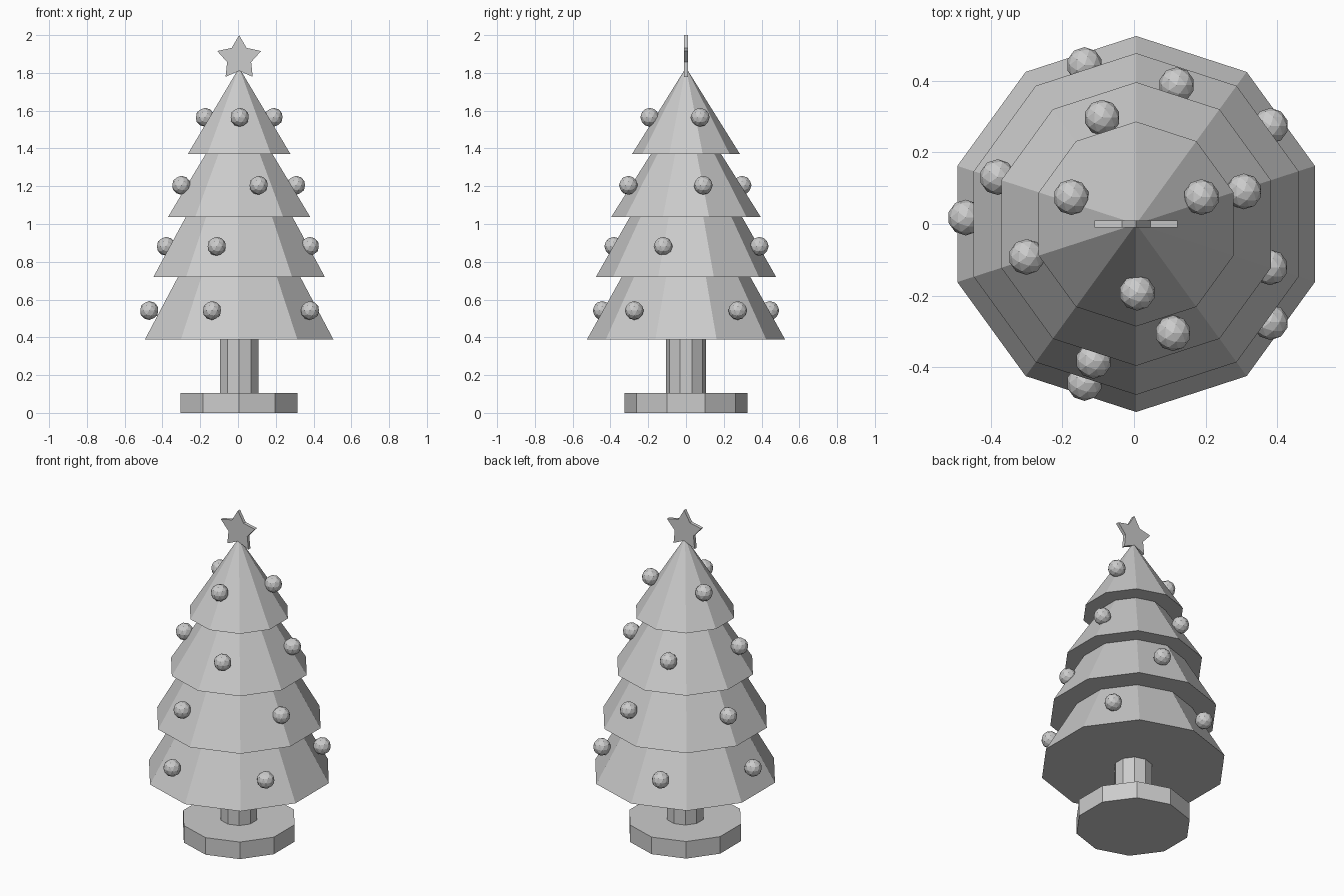
import bpy, bmesh
from math import sin, cos, pi

if "Cube" in bpy.data.objects:
    bpy.data.objects.remove(bpy.data.objects["Cube"])

CX = 0.006      # tree axis, nudged because the ornaments are not symmetric
SIDES = 10


def finish(name, bm):
    bmesh.ops.recalc_face_normals(bm, faces=bm.faces[:])
    mesh = bpy.data.meshes.new(name)
    bm.to_mesh(mesh)
    bm.free()
    obj = bpy.data.objects.new(name, mesh)
    bpy.context.collection.objects.link(obj)
    return obj


def lathe(name, profile):
    """Ten-sided solid from (radius, z) points, capped at both ends."""
    bm = bmesh.new()
    rings = [[bm.verts.new((CX + r * cos(pi / 2 + 2 * pi * i / SIDES),
                            r * sin(pi / 2 + 2 * pi * i / SIDES), z))
              for i in range(SIDES)] for r, z in profile]
    for a, b in zip(rings, rings[1:]):
        for i in range(SIDES):
            j = (i + 1) % SIDES
            bm.faces.new((a[i], a[j], b[j], b[i]))
    bm.faces.new(rings[0])
    bm.faces.new(rings[-1])
    return finish(name, bm)


# Stand and trunk
lathe("stand", [(0.325, 0), (0.325, 0.105)])
lathe("trunk", [(0.107, 0.10), (0.107, 0.40)])

# Foliage: four stacked tiers with flat undersides
lathe("foliage", [(0.525, 0.388), (0.34, 0.72),
                  (0.477, 0.72), (0.297, 1.037),
                  (0.396, 1.037), (0.186, 1.37),
                  (0.286, 1.37), (0.008, 1.815)])

# Star on top
bm = bmesh.new()
verts = []
for i in range(10):
    r = 0.122 if i % 2 == 0 else 0.067
    a = pi / 2 + i * pi / 5
    verts.append(bm.verts.new((CX + r * cos(a), -0.01, 1.878 + r * sin(a))))
face = bm.faces.new(verts)
ext = bmesh.ops.extrude_face_region(bm, geom=[face], use_keep_orig=True)
bmesh.ops.translate(bm, vec=(0, 0.02, 0),
                    verts=[g for g in ext["geom"] if isinstance(g, bmesh.types.BMVert)])
finish("star", bm)

# Ornaments, grouped by tier height
ornaments = {
    0.542: [(-0.47, 0.018), (-0.138, 0.444), (0.381, 0.274),
            (0.381, -0.274), (-0.138, -0.444)],
    0.882: [(-0.113, -0.382), (0.38, -0.121), (0.119, 0.388), (-0.381, 0.131)],
    1.205: [(0.109, -0.305), (0.307, 0.091), (-0.089, 0.297), (-0.3, -0.092)],
    1.565: [(0.009, -0.192), (0.188, 0.075), (-0.175, 0.075)],
}
for z, spots in ornaments.items():
    for x, y in spots:
        bpy.ops.mesh.primitive_ico_sphere_add(subdivisions=2, radius=0.05,
                                              location=(x, y, z))
        bpy.context.object.name = "ornament"
